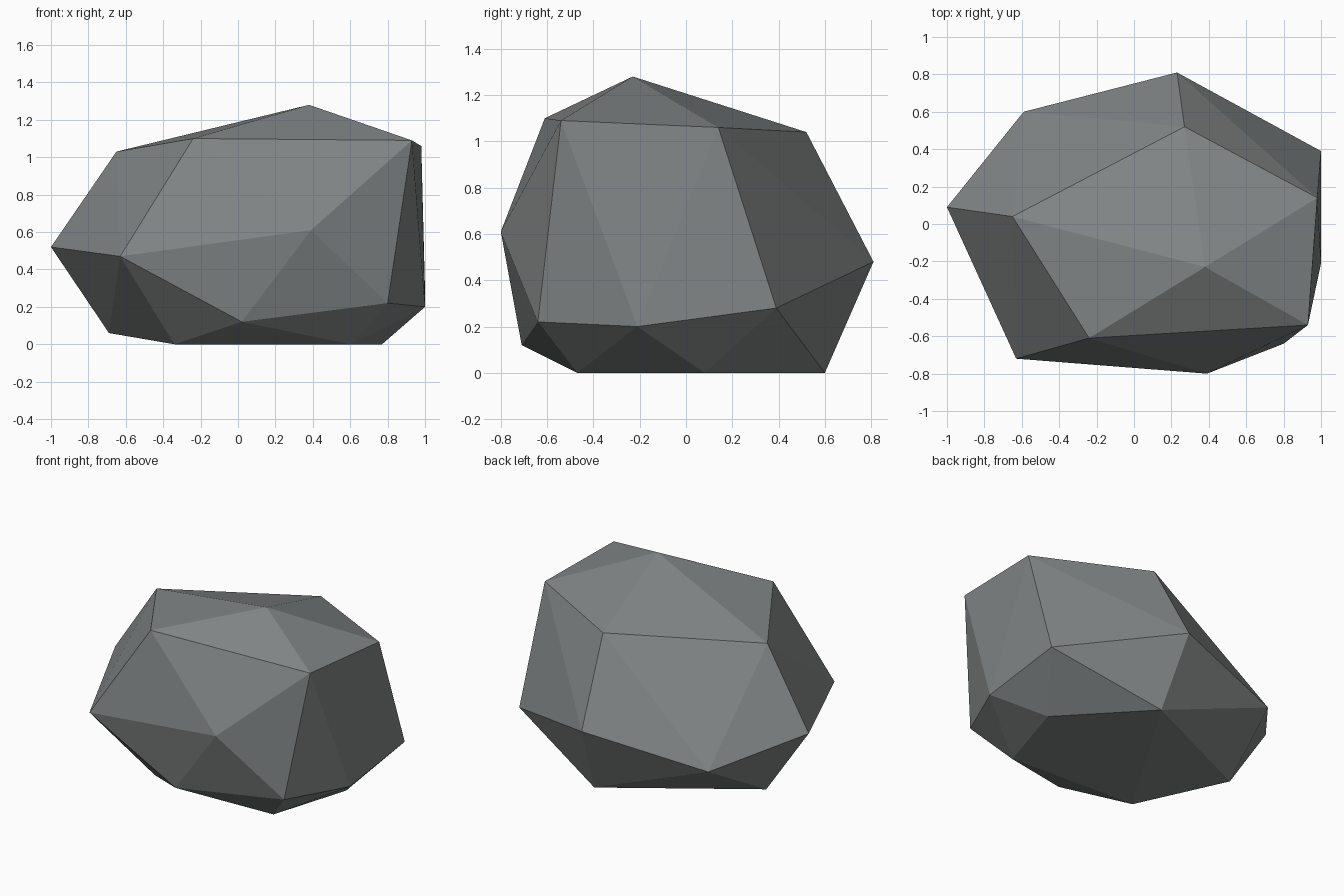
import bpy
import bmesh

# Remove the default cube
default_cube = bpy.data.objects.get("Cube")
if default_cube:
    bpy.data.objects.remove(default_cube, do_unlink=True)


def make_material(name, colour):
    material = bpy.data.materials.new(name)
    material.use_nodes = True
    material.diffuse_color = colour
    shader = material.node_tree.nodes["Principled BSDF"]
    shader.inputs["Base Color"].default_value = colour
    shader.inputs["Roughness"].default_value = 0.9
    return material


def make_hull(name, corner_rings, material):
    """Wrap a tight faceted skin around rings of corner points."""
    bm = bmesh.new()
    for ring in corner_rings:
        for corner in ring:
            bm.verts.new(corner)
    result = bmesh.ops.convex_hull(bm, input=bm.verts[:])
    loose = [item for item in result["geom_interior"] + result["geom_unused"]
             if isinstance(item, bmesh.types.BMVert)]
    if loose:
        bmesh.ops.delete(bm, geom=list(set(loose)), context="VERTS")
    bmesh.ops.recalc_face_normals(bm, faces=bm.faces[:])
    for face in bm.faces:
        face.smooth = False

    mesh = bpy.data.meshes.new(name)
    bm.to_mesh(mesh)
    bm.free()
    mesh.materials.append(material)
    stone = bpy.data.objects.new(name, mesh)
    bpy.context.collection.objects.link(stone)
    return stone


# Peak and the shoulder ring below it
peak = [(.38, -.23, 1.28)]
shoulder = [(-.24, -.61, 1.1), (.93, -.54, 1.09), (.98, .14, 1.06),
            (.27, .52, 1.04), (-.65, .04, 1.03)]

# Widest ring around the waist
waist = [(-1, .09, .52), (-.63, -.72, .47), (.39, -.8, .61),
         (.23, .81, .48), (-.59, .6, .34)]

# Lower ring where the sides tuck under
skirt = [(.8, -.64, .22), (1, -.21, .2), (1, .39, .28),
         (.02, -.71, .12), (-.69, .11, .06)]

# Flat base that rests on the ground
base = [(.77, .08, 0), (.28, .6, 0), (.6, -.47, 0), (-.34, -.42, 0)]

grey_stone = make_material("grey stone", (.22, .235, .235, 1))
make_hull("boulder", [peak, shoulder, waist, skirt, base], grey_stone)
